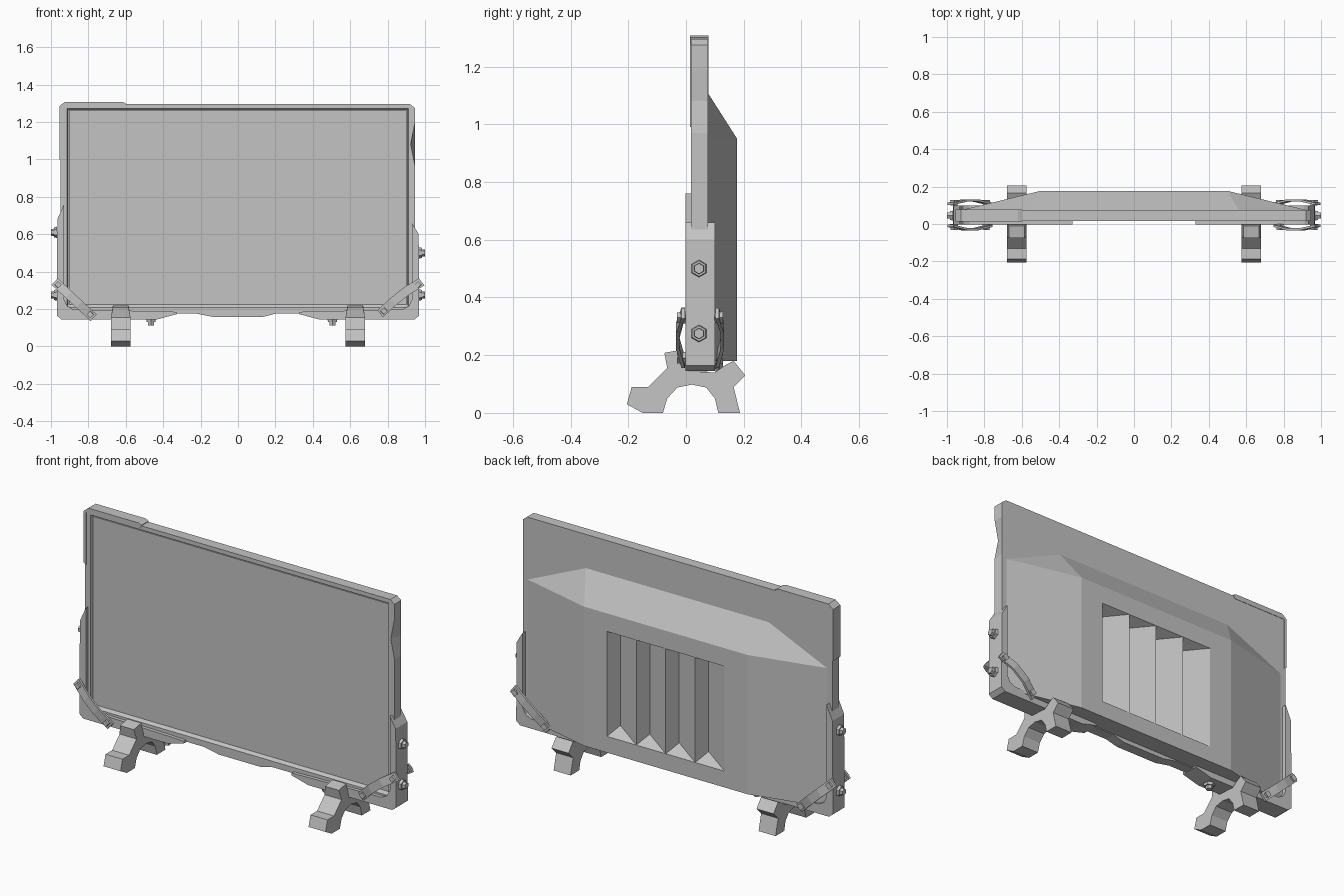
import bpy, bmesh
from mathutils import Vector, Matrix

if "Cube" in bpy.data.objects:
    bpy.data.objects.remove(bpy.data.objects["Cube"])

grey = bpy.data.materials.new("plain grey")
grey.use_nodes = True
tone = (0.55, 0.55, 0.55, 1)
grey.diffuse_color = tone
grey.node_tree.nodes["Principled BSDF"].inputs["Base Color"].default_value = tone


def finish(name, bm):
    bmesh.ops.recalc_face_normals(bm, faces=bm.faces)
    mesh = bpy.data.meshes.new(name)
    bm.to_mesh(mesh)
    bm.free()
    mesh.materials.append(grey)
    obj = bpy.data.objects.new(name, mesh)
    bpy.context.collection.objects.link(obj)
    return obj


def loft(name, start, end):
    """Solid between two matching loops of points."""
    bm = bmesh.new()
    a = [bm.verts.new(p) for p in start]
    b = [bm.verts.new(p) for p in end]
    bm.faces.new(a)
    bm.faces.new(b)
    for i in range(len(a)):
        j = (i + 1) % len(a)
        bm.faces.new((a[i], a[j], b[j], b[i]))
    return finish(name, bm)


def slab(name, outline, y0, y1):
    """Front outline (x, z) pushed from y0 to y1."""
    return loft(name, [(x, y0, z) for x, z in outline], [(x, y1, z) for x, z in outline])


def rect(x0, x1, z0, z1):
    return [(x0, z0), (x1, z0), (x1, z1), (x0, z1)]


def bolt(name, pos, direction):
    """Hex washer with a smaller hex head."""
    bm = bmesh.new()
    turn = Vector(direction).to_track_quat('Z', 'Y').to_matrix().to_4x4()
    for radius, height, depth in ((0.03, 0.006, 0.014), (0.02, 0.018, 0.024)):
        bmesh.ops.create_cone(bm, cap_ends=True, segments=6, radius1=radius, radius2=radius * 0.9,
                              depth=depth, matrix=Matrix.Translation(pos) @ turn @ Matrix.Translation((0, 0, height)))
    return finish(name, bm)


# Frame, with a worn dent in the front of its left edge and a bump below
sides = [(0.945, 0.97), (0.945, 1.08), (0.945, 1.19)]
outline = [(-0.13, 0.157), (0.13, 0.157), (0.2, 0.175), (0.92, 0.175), (0.945, 0.2)] + sides + [
    (0.945, 1.275), (0.92, 1.295), (-0.925, 1.295), (-0.948, 1.275), (-0.948, 0.2),
    (-0.92, 0.175), (-0.22, 0.175)]
front = [(x - (0.022 if (x, z) == sides[1] else 0), 0.017, z) for x, z in outline]
frame = loft("frame", front, [(x, 0.076, z) for x, z in outline])

# Recess for the screen, with a sloping lower lip
cutter = loft("screen_cutter",
              [(x, 0.01, z) for x, z in rect(-0.916, 0.912, 0.2, 1.274)],
              [(x, 0.035, z) for x, z in rect(-0.908, 0.906, 0.228, 1.267)])
cutter.hide_render = True
cutter.hide_viewport = True
cut = frame.modifiers.new("screen recess", 'BOOLEAN')
cut.object = cutter
cut.solver = 'EXACT'
slab("screen", rect(-0.904, 0.902, 0.225, 1.263), 0.026, 0.05)

# Worn caps on the frame's upper right corner
slab("top_cap", [(-0.945, 1.28), (-0.61, 1.28), (-0.6, 1.3), (-0.62, 1.308), (-0.925, 1.308), (-0.954, 1.285)],
     0.014, 0.078)
slab("side_cap", [(-0.94, 0.99), (-0.94, 1.28), (-0.954, 1.285), (-0.954, 1.0)], 0.014, 0.078)

# Back shell with a row of slanted vent pockets
bm = bmesh.new()


def vert(x, y, z):
    return bm.verts.new((x, y, z))


TOP, BOTTOM = 0.95, 0.18
BASE, BACK = 0.075, 0.177
rim = [vert(s * x, BASE, z) for s, x, z in
       ((1, 0.92, BOTTOM), (1, 0.92, TOP), (1, 0.56, 1.11), (-1, 0.56, 1.11), (-1, 0.92, TOP), (-1, 0.92, BOTTOM))]
bl, tl, tr, br = [vert(x, BACK, z) for x, z in ((0.5, BOTTOM), (0.5, TOP), (-0.5, TOP), (-0.5, BOTTOM))]
for loop in ((rim[0], rim[1], tl, bl), (rim[1], rim[2], tl), (rim[2], rim[3], tr, tl),
             (rim[3], rim[4], tr), (rim[4], rim[5], br, tr), (rim[5], rim[0], bl, br), rim):
    bm.faces.new(loop)
cells = 4
edges_x = [0.36 - 0.18 * i for i in range(cells + 1)]
upper = [vert(x, BACK, 0.85) for x in edges_x]
lower = [vert(x, BACK, 0.27) for x in edges_x]
bm.faces.new([tl, tr] + upper[::-1])
bm.faces.new([bl, br] + lower[::-1])
bm.faces.new((tl, bl, lower[0], upper[0]))
bm.faces.new((tr, br, lower[-1], upper[-1]))
for i in range(cells):
    x = edges_x[i] - 0.03
    a, b = vert(x, BACK - 0.075, 0.81), vert(x, BACK - 0.075, 0.31)
    bm.faces.new((upper[i], lower[i], b, a))
    bm.faces.new((upper[i + 1], lower[i + 1], b, a))
    bm.faces.new((upper[i], upper[i + 1], a))
    bm.faces.new((lower[i], lower[i + 1], b))
finish("back_shell", bm)

# Foot profile (y, z), shared by both feet
foot = [(-0.205, 0.03), (-0.15, 0), (-0.08, 0), (-0.065, 0.05), (-0.03, 0.088), (0.02, 0.098),
        (0.07, 0.088), (0.1, 0.05), (0.112, 0), (0.187, 0), (0.165, 0.09), (0.205, 0.13),
        (0.165, 0.18), (0.135, 0.165), (0.1, 0.14), (0, 0.145), (-0.01, 0.22), (-0.075, 0.208),
        (-0.065, 0.155), (-0.13, 0.09), (-0.188, 0.09)]

# Paths of the corner straps (x, z), outer end first
straps = {"left": [(0.962, 0.33), (0.9, 0.295), (0.83, 0.24), (0.78, 0.19)],
          "right": [(-0.962, 0.33), (-0.905, 0.277), (-0.848, 0.224), (-0.79, 0.17)]}


def strap(name, path, y, out):
    """Bent flat bar that bows outward, with a bolt at each end."""
    bm = bmesh.new()
    bow = (0, 0.018, 0.018, 0)
    run = Vector((path[-1][0] - path[0][0], 0, path[-1][1] - path[0][1])).normalized()
    across = Vector((-run.z, 0, run.x)) * 0.024
    rings = []
    for i, (x, z) in enumerate(path):
        p = Vector((x, y + out * bow[i], z))
        if i in (0, 3):
            p += run * (-0.025 if i == 0 else 0.025)
        thick = Vector((0, out * 0.012, 0))
        rings.append([bm.verts.new(q) for q in (p - across, p + across, p + across + thick, p - across + thick)])
    for r, s in zip(rings, rings[1:]):
        for k in range(4):
            bm.faces.new((r[k], r[(k + 1) % 4], s[(k + 1) % 4], s[k]))
    bm.faces.new(rings[0])
    bm.faces.new(rings[-1])
    finish(name, bm)
    for i, (x, z) in enumerate((path[0], path[-1])):
        bm = bmesh.new()
        bmesh.ops.create_cone(bm, cap_ends=True, segments=4, radius1=0.021, radius2=0.018, depth=0.03,
                              matrix=Matrix.Translation((x, y + out * 0.012, z)) @ Matrix.Rotation(1.5708, 4, 'X'))
        finish(f"{name}_bolt_{i + 1}", bm)


# Everything that comes in left and right pairs
for side, s, crest, slant, bolt_z, under_x in (("left", 1, 0.6, 0.06, 0.5, 0.505),
                                               ("right", -1, 0.68, 0.08, 0.61, 0.465)):
    # Corner bracket
    guard = [(0.945, 0.145), (0.43, 0.145), (0.33, 0.172), (0.33, 0.185), (0.88, 0.198), (0.912, 0.215),
             (0.93, 0.25), (0.93, crest + slant), (0.966, crest), (0.969, 0.165)]
    slab(f"{side}_corner_bracket", [(s * x, z) for x, z in guard], -0.002, 0.1)
    # Foot, narrower at the tip of its front hook
    loops = [[(s * 0.627 + e * (0.042 if z > 0.2 else 0.052), y, z) for y, z in foot] for e in (-1, 1)]
    loft(f"{side}_foot", *loops)
    # Straps and bolts
    strap(f"{side}_front_strap", straps[side], -0.004, -1)
    strap(f"{side}_back_strap", straps[side], 0.102, 1)
    for label, z in (("upper", bolt_z), ("lower", 0.275)):
        bolt(f"{side}_{label}_side_bolt", (s * 0.97, 0.045, z), (s, 0, 0))
    bolt(f"{side}_under_bolt", (s * under_x, 0.045, 0.143), (0, 0, -1))
